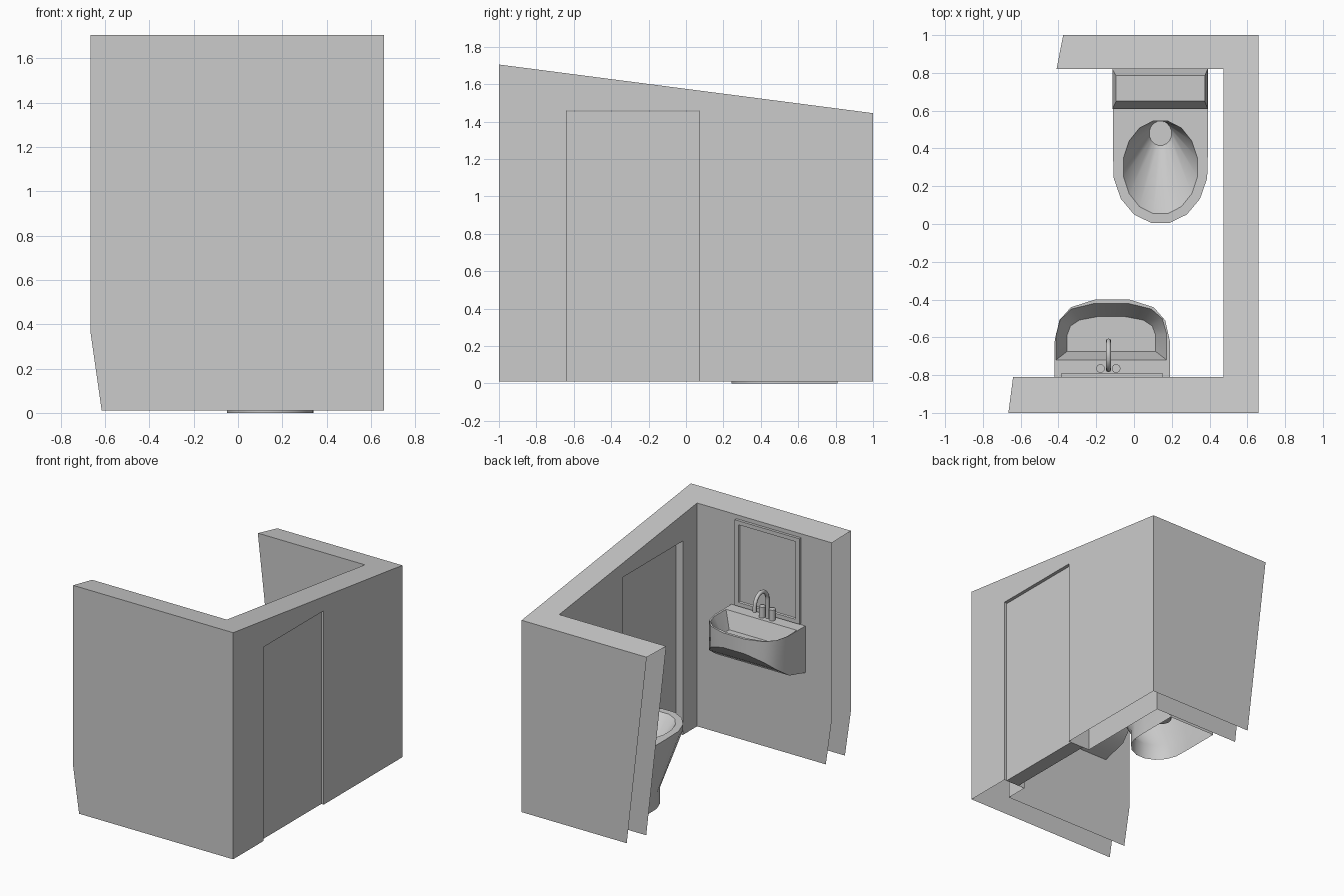
import bpy, bmesh, math
from mathutils import Vector

if "Cube" in bpy.data.objects:
    bpy.data.objects.remove(bpy.data.objects["Cube"], do_unlink=True)

grey = bpy.data.materials.new("plain_grey")
grey.use_nodes = True
COLOUR = (0.6, 0.6, 0.6, 1)
grey.diffuse_color = COLOUR
grey.node_tree.nodes["Principled BSDF"].inputs["Base Color"].default_value = COLOUR


def finish(obj, smooth=False):
    obj.data.materials.append(grey)
    if smooth:
        bpy.ops.object.select_all(action='DESELECT')
        obj.select_set(True)
        bpy.context.view_layer.objects.active = obj
        bpy.ops.object.shade_smooth_by_angle(angle=math.radians(35))
    return obj


def make(name, bm, smooth=False, weld=True):
    if weld:
        bmesh.ops.remove_doubles(bm, verts=bm.verts, dist=0.0005)
    bmesh.ops.recalc_face_normals(bm, faces=bm.faces)
    me = bpy.data.meshes.new(name)
    bm.to_mesh(me)
    bm.free()
    obj = bpy.data.objects.new(name, me)
    bpy.context.collection.objects.link(obj)
    return finish(obj, smooth)


def face(bm, pts):
    return bm.faces.new([bm.verts.new(p) for p in pts])


def loft(bm, rings, cap_start=False, cap_end=False):
    loops = [[bm.verts.new(p) for p in ring] for ring in rings]
    for a, b in zip(loops, loops[1:]):
        for i in range(len(a)):
            j = (i + 1) % len(a)
            bm.faces.new((a[i], a[j], b[j], b[i]))
    if cap_start:
        bm.faces.new(loops[0])
    if cap_end:
        bm.faces.new(loops[-1])


def rect(x0, x1, y0, y1, z):
    return [(x0, y0, z), (x1, y0, z), (x1, y1, z), (x0, y1, z)]


def box(name, x, y, z):
    bm = bmesh.new()
    loft(bm, [rect(*x, *y, z[0]), rect(*x, *y, z[1])], True, True)
    return make(name, bm)


def roof(y):
    return 1.575 - 0.13 * y


# Walls: a hollow shell with a sloped top, open at its foot and free ends
FLOOR, DOOR_TOP = 0.01, 1.46
DOOR_Y = (-0.64, 0.07)
OUT, INN = (0.66, -1.0, 1.0), (0.475, -0.81, 0.82)
bm = bmesh.new()
for x, y0, y1 in (OUT, INN):
    a, b = DOOR_Y
    face(bm, [(x, y0, FLOOR), (x, a, FLOOR), (x, a, DOOR_TOP), (x, b, DOOR_TOP),
              (x, b, FLOOR), (x, y1, FLOOR), (x, y1, roof(y1)), (x, y0, roof(y0))])
    # front wall with kinked free end, back wall with slanted free end
    shift = 0.0 if x == OUT[0] else 0.025
    face(bm, [(x, y0, FLOOR), (x, y0, roof(y0)), (shift - 0.665, y0, roof(y0)),
              (shift - 0.665, y0, 0.36), (shift - 0.615, y0, FLOOR)])
    shift = 0.0 if x == OUT[0] else -0.035
    face(bm, [(x, y1, FLOOR), (x, y1, roof(y1)), (shift - 0.375, y1, roof(y1)),
              (shift - 0.21, y1, FLOOR)])


def top_line(wall, front_end, back_end):
    x, y0, y1 = wall
    return [(px, py, roof(py)) for px, py in
            ((front_end, y0), (x, y0), (x, y1), (back_end, y1))]


outer, inner = top_line(OUT, -0.665, -0.375), top_line(INN, -0.64, -0.41)
for i in range(3):
    face(bm, [outer[i], outer[i + 1], inner[i + 1], inner[i]])
# door jambs and head
for y in DOOR_Y:
    face(bm, [(OUT[0], y, FLOOR), (INN[0], y, FLOOR), (INN[0], y, DOOR_TOP), (OUT[0], y, DOOR_TOP)])
face(bm, rect(INN[0], OUT[0], *DOOR_Y, DOOR_TOP))
make("walls", bm)
box("door", (0.53, 0.64), DOOR_Y, (FLOOR, DOOR_TOP - 0.005))


# Toilet: rounded front, square back, funnel bowl
def d_ring(cx, cy, half, front, back, z):
    pts = []
    for i in range(8):
        t = math.pi * (1 + (i + 0.5) / 8)
        pts.append((cx + half * math.cos(t), cy + front * math.sin(t), z))
    side = [(1, 0.2), (1, 0.6), (1, 1), (0.35, 1)]
    side += [(-u, v) for u, v in reversed(side)]
    return pts + [(cx + half * u, cy + back * v, z) for u, v in side]


def oval(cx, cy, rx, ry, z):
    return [(cx + rx * math.cos(t), cy + ry * math.sin(t), z)
            for t in (math.pi * (1 + (i + 0.5) / 8) for i in range(16))]


bm = bmesh.new()
loft(bm, [d_ring(0.145, 0.45, 0.195, 0.21, 0.36, 0),
          d_ring(0.145, 0.45, 0.195, 0.21, 0.36, 0.12),
          d_ring(0.14, 0.3, 0.252, 0.3, 0.52, 0.49),
          d_ring(0.14, 0.3, 0.252, 0.3, 0.52, 0.53),
          oval(0.14, 0.3, 0.2, 0.25, 0.53),
          oval(0.14, 0.48, 0.06, 0.065, 0.2)], cap_end=True)
make("toilet_bowl", bm, True)

bm = bmesh.new()
loft(bm, [rect(-0.115, 0.39, 0.61, 0.82, 0.53),
          rect(-0.115, 0.39, 0.61, 0.82, 0.82),
          rect(-0.095, 0.375, 0.65, 0.785, 0.9)], True, True)
make("toilet_tank", bm)

# Wash basin: rounded outline with an underside that falls toward the wall
HALF = [(1, 0), (1, 0.46), (0.92, 0.73), (0.72, 0.9), (0.3, 1)]
OUTLINE = HALF + [(-u, v) for u, v in reversed(HALF)]


def basin_ring(cx, half, y0, y1, z):
    return [(cx + half * u, y0 + (y1 - y0) * v, z) for u, v in OUTLINE]


rim = basin_ring(-0.115, 0.305, -0.81, -0.4, 1.0)
under = [(x, y, 0.65 + 0.24 * ((y + 0.81) / 0.41) ** 2) for x, y, z in rim]
bm = bmesh.new()
loft(bm, [under, rim, basin_ring(-0.12, 0.293, -0.72, -0.42, 1.0),
          basin_ring(-0.12, 0.235, -0.675, -0.49, 0.88)], cap_end=True)
for i in range(4):
    face(bm, [under[i], under[i + 1], under[8 - i], under[9 - i]])
make("wash_basin", bm, True)

# Tap: swan-neck spout and two round handles
curve = bpy.data.curves.new("tap_spout", 'CURVE')
curve.dimensions = '3D'
curve.bevel_depth = 0.014
curve.bevel_resolution = 2
curve.use_fill_caps = True
path = [Vector((-0.135, -0.77, 1.0))]
path += [Vector((-0.135, -0.695 - 0.075 * math.cos(t), 1.14 + 0.08 * math.sin(t)))
         for t in (math.pi * i / 10 for i in range(11))]
path.append(Vector((-0.135, -0.62, 1.1)))
spline = curve.splines.new('POLY')
spline.points.add(len(path) - 1)
for point, co in zip(spline.points, path):
    point.co = (*co, 1)
spout = bpy.data.objects.new("tap_spout", curve)
bpy.context.collection.objects.link(spout)
finish(spout)

for side, x in (("left", -0.095), ("right", -0.178)):
    bpy.ops.mesh.primitive_cylinder_add(vertices=16, radius=0.023, depth=0.08,
                                        location=(x, -0.765, 1.04))
    handle = bpy.context.object
    handle.name = "tap_handle_" + side
    finish(handle, True)


# Wall mirror: raised frame around a sunken pane
def upright(x0, x1, z0, z1, y):
    return [(x0, y, z0), (x1, y, z0), (x1, y, z1), (x0, y, z1)]


bm = bmesh.new()
loft(bm, [upright(-0.385, 0.15, 1.01, 1.65, -0.81),
          upright(-0.385, 0.15, 1.01, 1.65, -0.79),
          upright(-0.355, 0.12, 1.04, 1.62, -0.79),
          upright(-0.35, 0.115, 1.045, 1.615, -0.8)], cap_end=True)
make("wall_mirror", bm)
